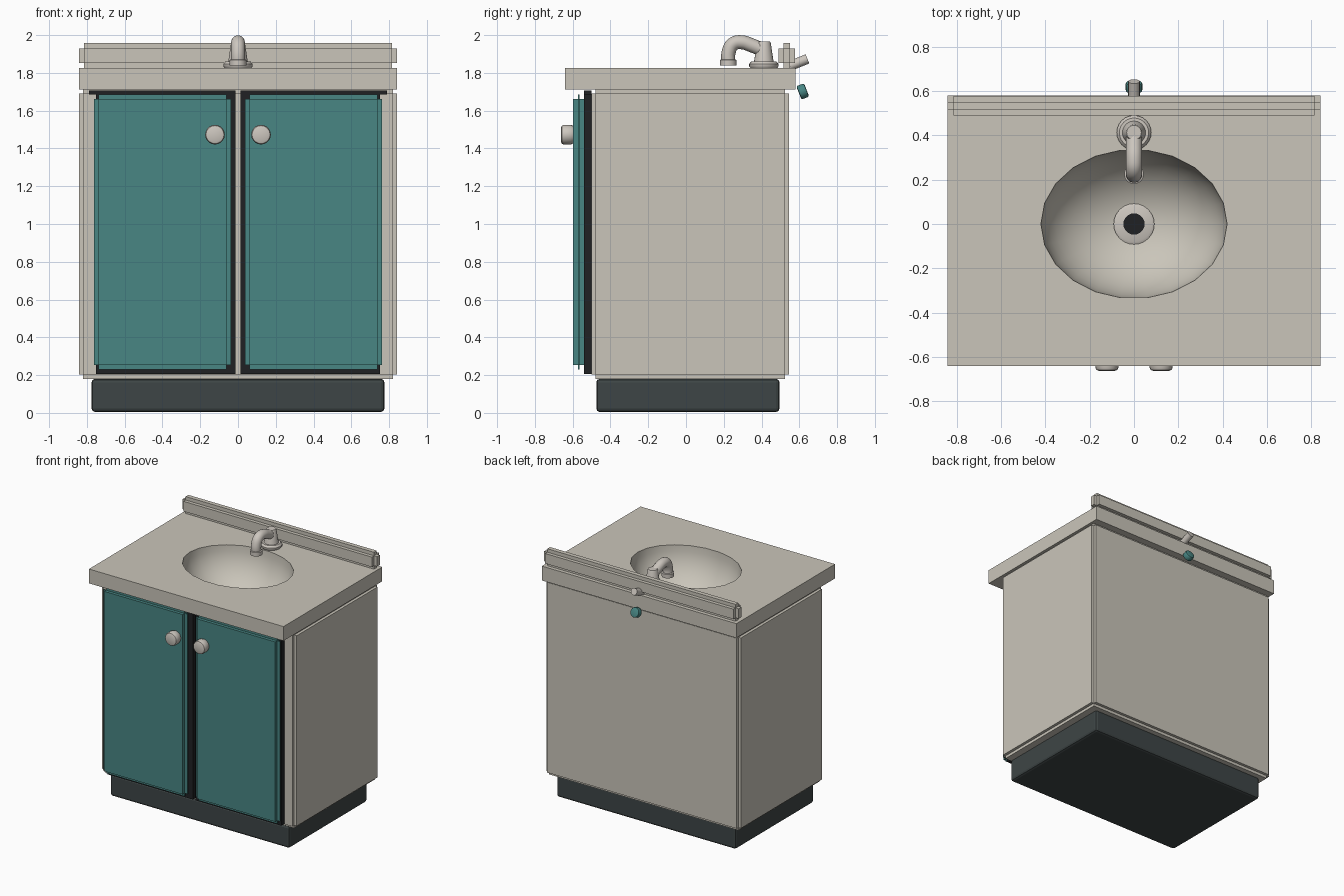
import bpy, bmesh, math
from mathutils import Vector, Matrix

cube = bpy.data.objects.get("Cube")
if cube:
    bpy.data.objects.remove(cube, do_unlink=True)


def material(name, r, g, b):
    m = bpy.data.materials.new(name)
    m.use_nodes = True
    m.diffuse_color = (r, g, b, 1)
    m.node_tree.nodes["Principled BSDF"].inputs["Base Color"].default_value = (r, g, b, 1)
    return m


STONE = material("warm grey", 0.59, 0.56, 0.49)
METAL = material("pale fixture", 0.61, 0.57, 0.52)
TEAL = material("teal", 0.065, 0.24, 0.23)
SLATE = material("slate", 0.048, 0.06, 0.061)
BLACK = material("black", 0.014, 0.015, 0.017)


def add(name, bm, mat, smooth=False, bevel=0):
    bmesh.ops.recalc_face_normals(bm, faces=bm.faces)
    me = bpy.data.meshes.new(name)
    bm.to_mesh(me)
    bm.free()
    me.materials.append(mat)
    ob = bpy.data.objects.new(name, me)
    bpy.context.collection.objects.link(ob)
    bpy.ops.object.select_all(action='DESELECT')
    ob.select_set(True)
    bpy.context.view_layer.objects.active = ob
    if bevel:
        mod = ob.modifiers.new("bevel", 'BEVEL')
        mod.width, mod.segments, mod.limit_method = bevel, 2, 'ANGLE'
        bpy.ops.object.modifier_apply(modifier=mod.name)
    if smooth:
        bpy.ops.object.shade_smooth_by_angle(angle=math.radians(40))
    return ob


def box(name, lo, hi, mat, bevel=0):
    lo, hi = Vector(lo), Vector(hi)
    bm = bmesh.new()
    bmesh.ops.create_cube(bm, size=1)
    bmesh.ops.transform(bm, verts=bm.verts,
                        matrix=Matrix.Translation((lo + hi) / 2) @ Matrix.Diagonal((*(hi - lo), 1)))
    return add(name, bm, mat, bevel=bevel)


def cut(ob, cutter):
    bpy.context.view_layer.objects.active = ob
    mod = ob.modifiers.new("cut", 'BOOLEAN')
    mod.operation, mod.solver, mod.object = 'DIFFERENCE', 'EXACT', cutter
    bpy.ops.object.modifier_apply(modifier=mod.name)


def stepped_box(name, lo, hi, step, mat, cutter=None):
    # three crossing slabs leave a square notch along every edge
    parts = []
    for axis in range(3):
        inset = Vector([0 if i == axis else step for i in range(3)])
        ob = box(name, Vector(lo) + inset, Vector(hi) - inset, mat)
        if cutter:
            cut(ob, cutter)
        parts.append(ob)
    for p in parts:
        p.select_set(True)
    bpy.context.view_layer.objects.active = parts[0]
    bpy.ops.object.join()
    parts[0].name = name
    return parts[0]


def lathe(name, profile, mat, centre=(0, 0, 0), axis=(0, 0, 1), sides=24, bevel=0, stretch=1):
    # surface of revolution from (radius, height) pairs
    bm = bmesh.new()
    rings = []
    for r, h in profile:
        rings.append([bm.verts.new((r * math.cos(2 * math.pi * i / sides),
                                    r * stretch * math.sin(2 * math.pi * i / sides), h))
                      for i in range(sides)])
    for a, b in zip(rings, rings[1:]):
        for i in range(sides):
            j = (i + 1) % sides
            bm.faces.new((a[i], a[j], b[j], b[i]))
    bm.faces.new(rings[0])
    bm.faces.new(rings[-1])
    turn = Vector((0, 0, 1)).rotation_difference(Vector(axis)).to_matrix().to_4x4()
    bmesh.ops.transform(bm, verts=bm.verts, matrix=Matrix.Translation(centre) @ turn)
    return add(name, bm, mat, True, bevel)


# Cabinet, counter and the oval opening for the basin
TOP, DEPTH, RX, OVAL = 1.825, 0.34, 0.42, 0.8
cutter = lathe("basin_cutter", [(RX, TOP - DEPTH - 0.03), (RX, TOP + 0.1)], STONE, sides=22, stretch=OVAL)
cutter.hide_render = True
stepped_box("cabinet", (-0.842, -0.5, 0.18), (0.842, 0.545, 1.713), 0.022, STONE, cutter)
counter = box("counter", (-0.842, -0.64, 1.713), (0.842, 0.58, TOP), STONE)
cut(counter, cutter)
bpy.data.objects.remove(cutter, do_unlink=True)
stepped_box("backsplash", (-0.842, 0.49, TOP), (0.842, 0.578, 1.957), 0.027, STONE)
box("plinth", (-0.775, -0.475, 0.005), (0.775, 0.495, 0.18), SLATE, 0.018)

# Basin: half an ellipsoid, open at the rim
bm = bmesh.new()
rings = []
for k in range(11):
    t = k / 11 * math.pi / 2
    rings.append([bm.verts.new((RX * math.cos(t) * math.cos(math.tau * i / 22),
                                RX * OVAL * math.cos(t) * math.sin(math.tau * i / 22),
                                TOP - DEPTH * math.sin(t))) for i in range(22)])
for a, b in zip(rings, rings[1:]):
    for i in range(22):
        j = (i + 1) % 22
        bm.faces.new((a[i], a[j], b[j], b[i]))
bm.faces.new(rings[-1])
basin = add("basin", bm, STONE, True)
basin.data.flip_normals()

# Drain
floor = TOP - DEPTH
lathe("drain_ring", [(0.092, floor - 0.01), (0.092, floor + 0.018), (0.08, floor + 0.024)], METAL)
lathe("drain_hole", [(0.048, floor), (0.048, floor + 0.028)], BLACK)

# Doors with frames and knobs, one per side
for side, s in (("right", -1), ("left", 1)):
    def span(a, b):
        return sorted((a * s, b * s))
    x0, x1 = span(0.012, 0.753)
    box(side + "_door_frame", (x0, -0.54, 0.205), (x1, -0.5, 1.708), BLACK)
    x0, x1 = span(0.012, 0.79)
    box(side + "_frame_top", (x0, -0.539, 1.685), (x1, -0.499, 1.707), BLACK)
    x0, x1 = span(0.037, 0.763)
    stepped_box(side + "_door", (x0, -0.597, 0.23), (x1, -0.54, 1.685), 0.024, TEAL)
    lathe(side + "_knob", [(0.052, 0), (0.052, 0.067)], METAL, (s * 0.122, -0.595, 1.473),
          (0, -1, 0), 20, 0.015)

# Faucet
FY = 0.412
lathe("faucet_base", [(0.07, TOP), (0.078, TOP + 0.01), (0.078, TOP + 0.022), (0.066, TOP + 0.036)],
      METAL, (0, FY, 0))
lathe("faucet_body", [(0.054, TOP + 0.03), (0.05, 1.87), (0.037, 1.957), (0.033, 1.966)], METAL, (0, FY, 0))
lathe("spout_tip", [(0.044, 1.838), (0.044, 1.868), (0.037, 1.872)], METAL, (0, 0.224, 0))

# Spout: a tube swept along a smooth path
curve = bpy.data.curves.new("spout", 'CURVE')
curve.dimensions = '3D'
curve.bevel_depth, curve.bevel_resolution, curve.resolution_u = 0.037, 4, 6
curve.use_fill_caps = True
path = [(0.224, 1.85), (0.226, 1.91), (0.25, 1.953), (0.295, 1.962), (0.35, 1.945), (0.41, 1.92)]
spline = curve.splines.new('BEZIER')
spline.bezier_points.add(len(path) - 1)
for p, (y, z) in zip(spline.bezier_points, path):
    p.co = (0, y, z)
    p.handle_left_type = p.handle_right_type = 'AUTO'
curve.materials.append(METAL)
spout = bpy.data.objects.new("spout", curve)
bpy.context.collection.objects.link(spout)
bpy.ops.object.select_all(action='DESELECT')
spout.select_set(True)
bpy.context.view_layer.objects.active = spout
bpy.ops.object.convert(target='MESH')
bpy.ops.object.shade_smooth_by_angle(angle=math.radians(40))

# Stub and button behind the backsplash, both tilted upward
TILT = (0, 0.93, 0.37)
lathe("rear_rod", [(0.026, 0), (0.026, 0.1)], METAL, (0, 0.55, 1.837), TILT, 16)
lathe("rear_button", [(0.038, -0.022), (0.038, 0.022)], TEAL, (0, 0.618, 1.702), TILT, 16, 0.008)
